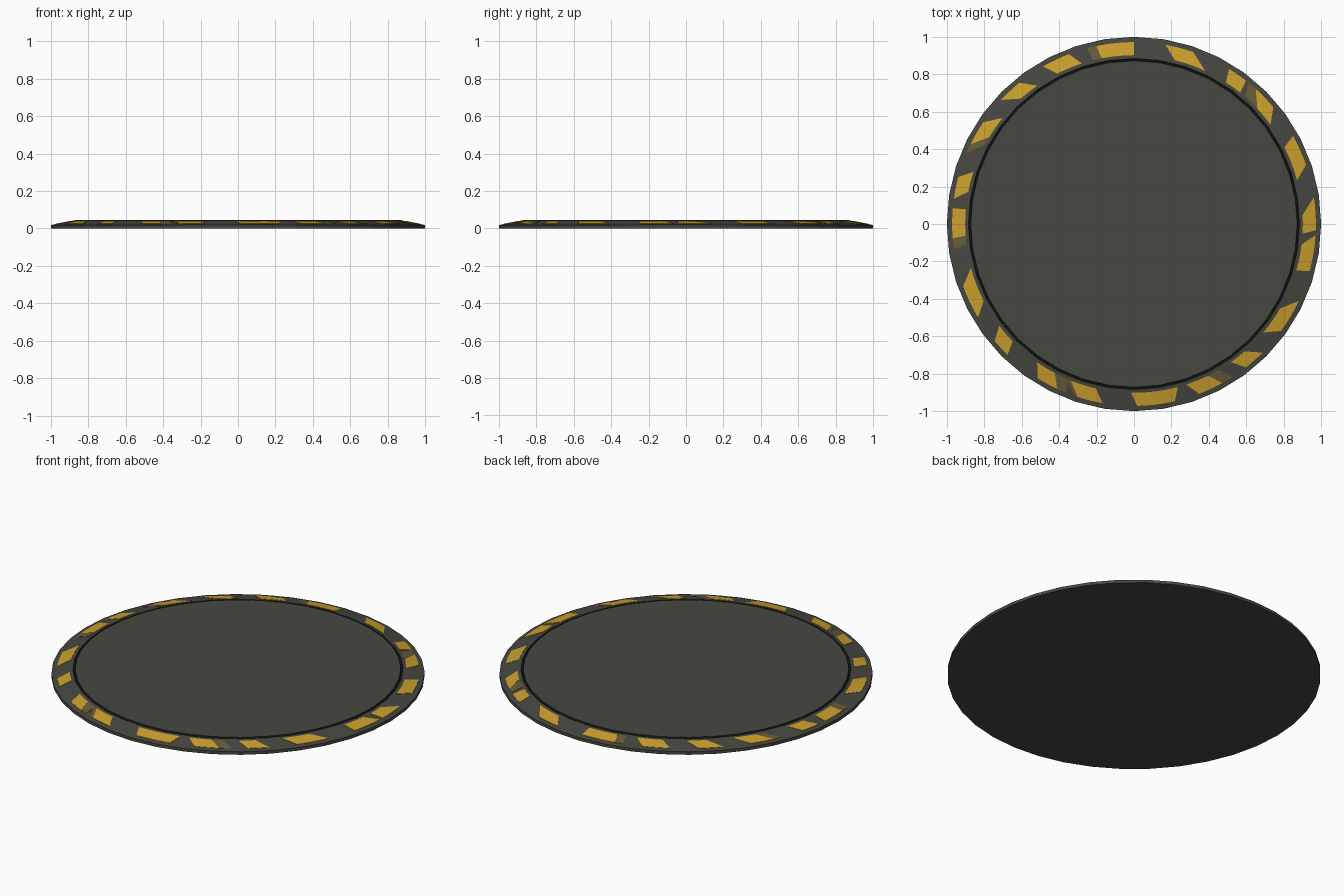
import bpy, bmesh, math

if "Cube" in bpy.data.objects:
    bpy.data.objects.remove(bpy.data.objects["Cube"])

SIDES = 40


def material(name, rgb):
    m = bpy.data.materials.new(name)
    m.diffuse_color = (*rgb, 1.0)
    m.use_nodes = True
    m.node_tree.nodes["Principled BSDF"].inputs["Base Color"].default_value = m.diffuse_color
    return m


grey = material("dark_grey", (0.062, 0.062, 0.053))
black = material("black_line", (0.011, 0.012, 0.011))
yellow = material("hazard_yellow", (0.60, 0.35, 0.026))
worn = material("worn_yellow", (0.14, 0.105, 0.04))


def finish(bm, name, mats):
    me = bpy.data.meshes.new(name)
    bm.to_mesh(me)
    bm.free()
    for m in mats:
        me.materials.append(m)
    ob = bpy.data.objects.new(name, me)
    bpy.context.collection.objects.link(ob)
    return ob


# Disc: a revolved profile with a bevelled rim, a dark groove and a flat plate
R_OUT, Z_OUT, R_IN, Z_IN = 1.0, 0.018, 0.885, 0.041
profile = [(R_OUT, 0), (R_OUT, Z_OUT), (R_IN, Z_IN),
           (0.882, 0.036), (0.875, 0.036), (0.872, 0.044)]
bm = bmesh.new()
rings = []
for r, z in profile:
    rings.append([bm.verts.new((r * math.cos(math.tau * i / SIDES),
                                r * math.sin(math.tau * i / SIDES), z))
                  for i in range(SIDES)])
for k in range(len(rings) - 1):
    for i in range(SIDES):
        j = (i + 1) % SIDES
        f = bm.faces.new((rings[k][i], rings[k][j], rings[k + 1][j], rings[k + 1][i]))
        f.material_index = 1 if k >= 2 else 0
bm.faces.new(rings[0][::-1])
bm.faces.new(rings[-1])
finish(bm, "floor_disc", [grey, black])


def rim_height(r):
    t = (R_OUT - r) / (R_OUT - R_IN)
    return Z_OUT + t * (Z_IN - Z_OUT)


def rim_patches(name, patches, mat, lift, r_out=0.972, r_in=0.902):
    """Thin skewed plates on the bevel: outer start/end, inner start/end (degrees)."""
    bm = bmesh.new()
    n = 4
    for o0, o1, i0, i1 in patches:
        grid = []
        for k in range(n + 1):
            t = k / n
            row = []
            for r, a in ((r_out, o0 + (o1 - o0) * t), (r_in, i0 + (i1 - i0) * t)):
                a = math.radians(a)
                for dz in (lift, -0.002):
                    row.append(bm.verts.new((r * math.cos(a), r * math.sin(a),
                                             rim_height(r) + dz)))
            grid.append(row)
        for a, b in zip(grid, grid[1:]):
            for p, q in ((0, 2), (2, 3), (3, 1), (1, 0)):
                bm.faces.new((a[p], a[q], b[q], b[p]))
        for row in (grid[0], grid[-1]):
            bm.faces.new((row[0], row[2], row[3], row[1]))
    bmesh.ops.recalc_face_normals(bm, faces=bm.faces)
    finish(bm, name, [mat])


# Bright hazard marks round the rim
rim_patches("hazard_marks", [
    (102, 90, 101, 90), (80, 71, 76, 65), (58.5, 52, 57, 51), (48, 40, 43, 36),
    (29, 19, 27, 15), (8.5, -2, 3, -3.3), (-3.5, -15, -7, -16), (-25, -36, -30, -40),
    (-45, -52, -49, -55), (-61, -69, -64, -72), (-77, -89, -75, -91),
    (-100, -108, -103, -112), (-115, -122, -118, -125), (-134, -140, -136, -143),
    (-149, -160, -153, -165), (184.5, 175, 184, 175), (172, 165, 169, 162),
    (154, 146, 149, 141), (137, 129, 132, 125), (120, 111, 117, 108)], yellow, 0.0015)

# Worn, faded ends beside some of the marks
rim_patches("worn_marks", [
    (105, 101, 104, 100), (188, 184, 187, 183), (-112, -116, -113, -119),
    (-107, -109, -111, -114), (-57, -62, -60, -65), (157, 153, 152, 148),
    (51, 47, 49, 43)], worn, 0.0010)
